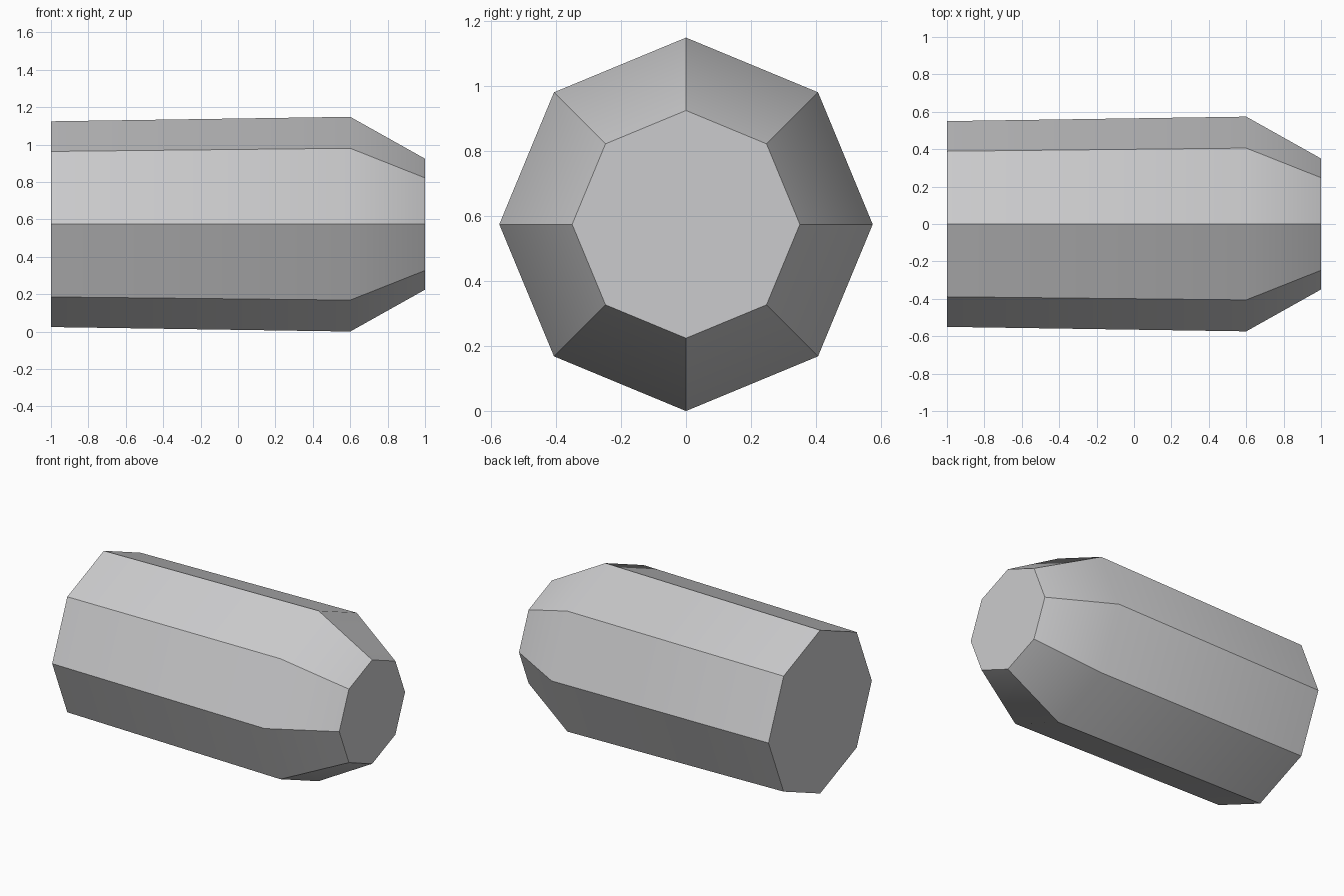
import bpy, bmesh, math

if "Cube" in bpy.data.objects:
    bpy.data.objects.remove(bpy.data.objects["Cube"])

# Shared plain material
grey = bpy.data.materials.new("light_grey")
grey.diffuse_color = (0.6, 0.6, 0.61, 1)
grey.use_nodes = True
grey.node_tree.nodes["Principled BSDF"].inputs["Base Color"].default_value = grey.diffuse_color

SIDES = 8
CENTRE_Z = 0.574
PROFILE = [(-1.0, 0.55), (0.6, 0.574), (1.0, 0.35)]  # (x, radius)

# Octagonal capsule: rings along x, bridged, with flat end caps
bm = bmesh.new()
rings = []
for x, r in PROFILE:
    rings.append([bm.verts.new((x, r * math.cos(i * math.tau / SIDES),
                                CENTRE_Z + r * math.sin(i * math.tau / SIDES)))
                  for i in range(SIDES)])
for a, b in zip(rings, rings[1:]):
    for i in range(SIDES):
        j = (i + 1) % SIDES
        bm.faces.new((a[i], a[j], b[j], b[i]))
bm.faces.new(rings[0])
bm.faces.new(rings[-1])
bmesh.ops.recalc_face_normals(bm, faces=bm.faces)

mesh = bpy.data.meshes.new("capsule_body")
bm.to_mesh(mesh)
bm.free()
mesh.materials.append(grey)
body = bpy.data.objects.new("capsule_body", mesh)
bpy.context.collection.objects.link(body)

# Smooth the shoulder only; long edges and caps stay sharp
bpy.context.view_layer.objects.active = body
body.select_set(True)
bpy.ops.object.shade_smooth_by_angle(angle=math.radians(33))
